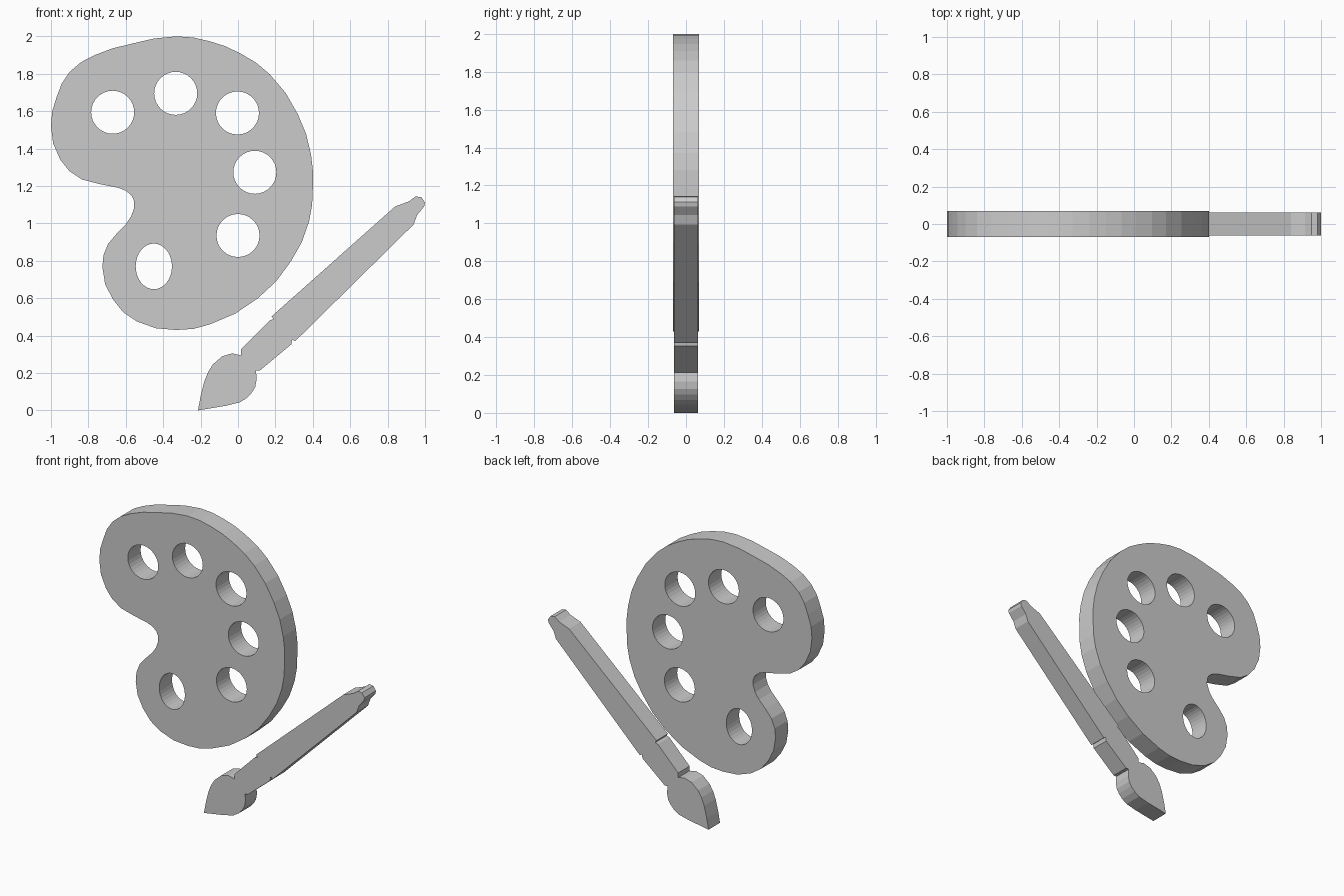
import bpy, bmesh, math

if "Cube" in bpy.data.objects:
    bpy.data.objects.remove(bpy.data.objects["Cube"])


def ellipse(cx, cz, rx, rz, n=32):
    return [(cx + rx * math.cos(2 * math.pi * i / n),
             cz + rz * math.sin(2 * math.pi * i / n)) for i in range(n)]


def plate(name, outline, half_depth, holes=(), smooth=False):
    """Filled outline with holes, extruded evenly along y."""
    curve = bpy.data.curves.new(name, 'CURVE')
    curve.dimensions = '2D'
    curve.fill_mode = 'BOTH'
    curve.extrude = half_depth
    if smooth:
        s = curve.splines.new('BEZIER')
        s.bezier_points.add(len(outline) - 1)
        s.resolution_u = 2
        for p, (x, z) in zip(s.bezier_points, outline):
            p.co = (x, z, 0)
            p.handle_left_type = p.handle_right_type = 'AUTO'
        s.use_cyclic_u = True
    loops = list(holes) if smooth else [outline, *holes]
    for loop in loops:
        s = curve.splines.new('POLY')
        s.points.add(len(loop) - 1)
        for p, (x, z) in zip(s.points, loop):
            p.co = (x, z, 0, 1)
        s.use_cyclic_u = True
    ob = bpy.data.objects.new(name, curve)
    bpy.context.collection.objects.link(ob)
    ob.rotation_euler = (math.pi / 2, 0, 0)
    bpy.ops.object.select_all(action='DESELECT')
    ob.select_set(True)
    bpy.context.view_layer.objects.active = ob
    bpy.ops.object.convert(target='MESH')
    ob = bpy.context.object
    ob.name = name
    bm = bmesh.new()
    bm.from_mesh(ob.data)
    bmesh.ops.remove_doubles(bm, verts=bm.verts, dist=1e-4)
    bmesh.ops.recalc_face_normals(bm, faces=bm.faces)
    for f in bm.faces:
        f.smooth = False
    bm.to_mesh(ob.data)
    bm.free()
    return ob


# Palette: kidney outline with five round wells and an oval thumb hole
palette_outline = [
    (-.33, 2), (-.57, 1.96), (-.765, 1.9), (-.9, 1.81), (-.97, 1.675),
    (-1, 1.52), (-.95, 1.34), (-.835, 1.235), (-.64, 1.19), (-.57, 1.15),
    (-.555, 1.085), (-.6, .995), (-.695, .89), (-.725, .765), (-.67, .595),
    (-.54, .475), (-.33, .43), (-.15, .46), (.107, .6), (.283, .797),
    (.38, 1.01), (.4, 1.19), (.39, 1.37), (.32, 1.583), (.17, 1.797),
    (.01, 1.91), (-.15, 1.973)]
wells = [(-.67, 1.594), (-.333, 1.695), (-.003, 1.59), (.09, 1.273), (0, .935)]
holes = [ellipse(x, z, .115, .115) for x, z in wells]
holes.append(ellipse(-.45, .77, .097, .122))
plate("palette", palette_outline, .069, holes, smooth=True)

# Brush: pointed bristles, ferrule and tapered handle in one silhouette
bristle_left = [(-.214, 0), (-.2, .075), (-.18, .155), (-.16, .205),
                (-.134, .246), (-.085, .289), (-.03, .305), (.016, .294)]
ferrule_left = [(.016, .326), (.17, .482), (.19, .487)]
handle = [(.18, .503), (.84, 1.09), (.915, 1.118), (.95, 1.144), (.98, 1.14),
          (1, 1.112), (.995, 1.09), (.957, 1.043), (.94, .995), (.305, .369)]
ferrule_right = [(.291, .38), (.285, .353), (.118, .214)]
bristle_right = [(.096, .214), (.1, .166), (.092, .125), (.075, .096),
                 (.048, .067), (.01, .043), (-.064, .025)]
plate("paintbrush", bristle_left + ferrule_left + handle + ferrule_right
      + bristle_right, .062)
